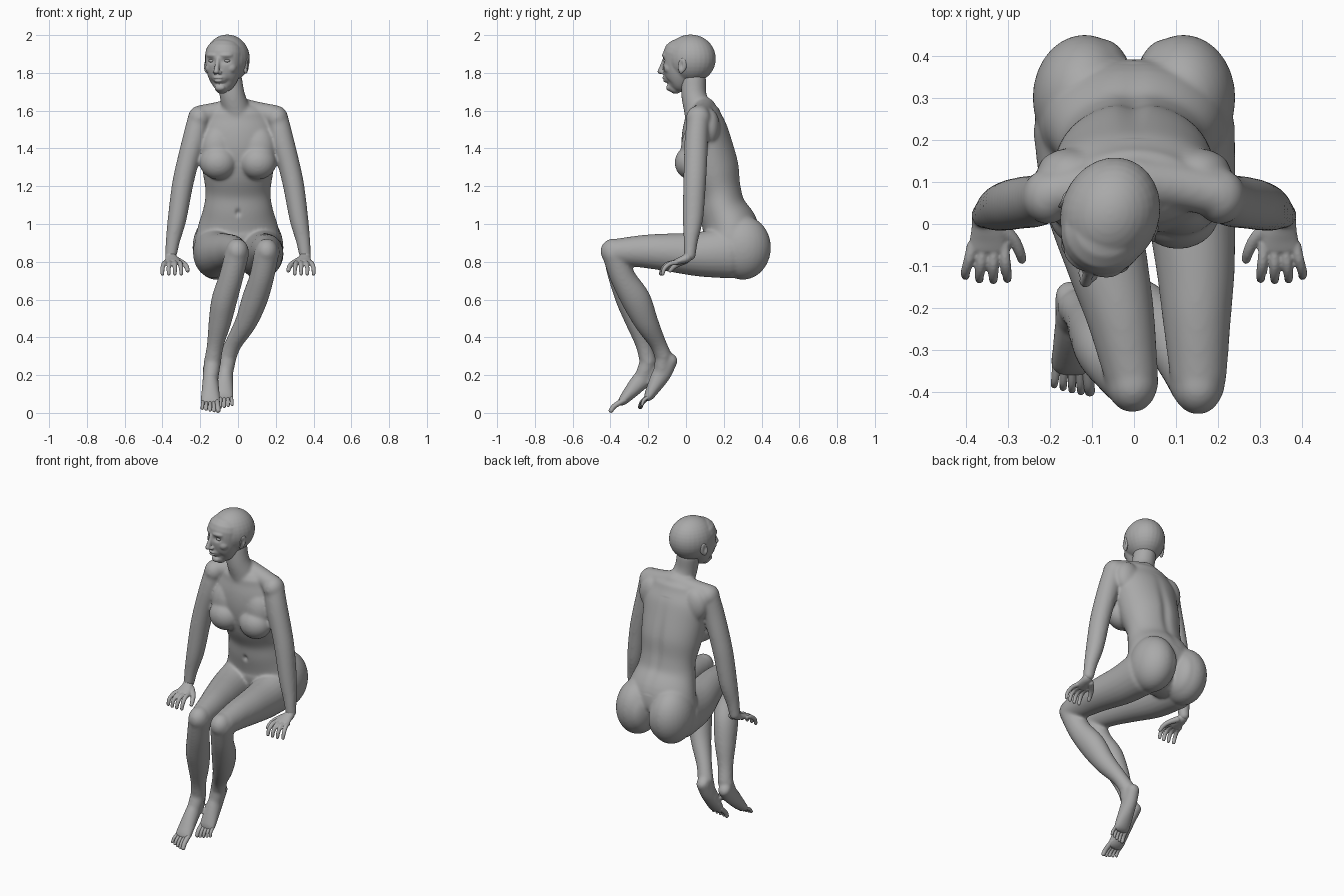
import bpy, bmesh, math
from mathutils import Vector, Matrix

skin = bpy.data.materials.new("grey clay")
skin.diffuse_color = (0.4, 0.4, 0.4, 1)


def spline(pts, steps=5):
    """Catmull-Rom resampling of (x, y, z, side radius, depth radius) points."""
    p = [Vector(q if len(q) == 5 else (*q, q[3])) for q in pts]
    p = [2 * p[0] - p[1]] + p + [2 * p[-1] - p[-2]]
    out = []
    for a, b, c, d in zip(p, p[1:], p[2:], p[3:]):
        for i in range(steps):
            t = i / steps
            out.append(0.5 * (2 * b + (c - a) * t + (2 * a - 5 * b + 4 * c - d) * t * t
                              + (3 * b - a - 3 * c + d) * t ** 3))
    return out + [p[-2]]


def tube(bm, pts, sides=24, side=(1, 0, 0)):
    """Closed round-ended tube with elliptical sections along a path."""
    s = spline(pts)
    rings = []
    for i, q in enumerate(s):
        c = Vector(q[:3])
        t = (Vector(s[min(i + 1, len(s) - 1)][:3]) - Vector(s[max(i - 1, 0)][:3])).normalized()
        u = (Vector(side) - t * t.dot(Vector(side))).normalized()
        v = t.cross(u)
        r = min(q[3], q[4]) * 0.8
        caps = [(0, 1)]
        dome = [(math.sin(k), math.cos(k)) for k in (0.4, 0.8, 1.15, 1.45)]
        if i == 0:
            caps = [(-a, b) for a, b in reversed(dome)] + caps
        if i == len(s) - 1:
            caps = caps + dome
        for off, k in caps:
            rings.append([bm.verts.new(c + t * off * r
                          + u * q[3] * k * math.cos(a * math.tau / sides)
                          + v * q[4] * k * math.sin(a * math.tau / sides)) for a in range(sides)])
    for A, B in zip(rings, rings[1:]):
        for j in range(sides):
            bm.faces.new((A[j], A[(j + 1) % sides], B[(j + 1) % sides], B[j]))
    bm.faces.new(rings[0][::-1])
    bm.faces.new(rings[-1])


def ball(bm, c, r, rot=(0, 0, 0)):
    m = Matrix.Translation(c)
    for ang, ax in zip(rot, "XYZ"):
        m = m @ Matrix.Rotation(math.radians(ang), 4, ax)
    bmesh.ops.create_uvsphere(bm, u_segments=28, v_segments=18, radius=1,
                              matrix=m @ Matrix.Diagonal((*r, 1)))


def finish(name, bm, voxel=0, smooth=0, sculpt=None, matrix=None):
    """Fuse the overlapping shells into one smooth surface."""
    bmesh.ops.recalc_face_normals(bm, faces=bm.faces)
    me = bpy.data.meshes.new(name)
    bm.to_mesh(me)
    bm.free()
    ob = bpy.data.objects.new(name, me)
    bpy.context.collection.objects.link(ob)
    bpy.context.view_layer.objects.active = ob
    ob.select_set(True)
    if voxel:
        m = ob.modifiers.new("fuse", 'REMESH')
        m.mode, m.voxel_size = 'VOXEL', voxel
        m = ob.modifiers.new("soften", 'SMOOTH')
        m.factor, m.iterations = 0.5, smooth
        for m in list(ob.modifiers):
            bpy.ops.object.modifier_apply(modifier=m.name)
    if sculpt:
        for v in ob.data.vertices:
            sculpt(v.co)
    if matrix:
        ob.data.transform(matrix)
    ob.data.materials.clear()
    ob.data.materials.append(skin)
    ob.data.shade_smooth()
    ob.select_set(False)


def bump(d, r):
    return math.exp(-(d / r) ** 2)


# Body: trunk, neck, shoulders and arms
bm = bmesh.new()
tube(bm, [(0, .25, .82, .16, .10), (0, .24, .90, .222, .145), (0, .235, .98, .214, .15),
          (0, .195, 1.08, .184, .128), (0, .175, 1.17, .172, .122), (0, .145, 1.28, .187, .142),
          (0, .115, 1.40, .198, .139), (0, .10, 1.50, .20, .122), (0, .09, 1.57, .17, .097)], 40)
tube(bm, [(-.045, .04, 1.77, .066), (-.03, .042, 1.68, .067), (-.01, .065, 1.60, .076),
          (0, .09, 1.52, .09)])
for s in (-1, 1):
    tube(bm, [(0, .10, 1.612, .06), (s * .1, .09, 1.592, .056), (s * .2, .07, 1.575, .054)],
         side=(0, 1, 0))
    ball(bm, (s * .205, .065, 1.56), (.06, .066, .066))
    ball(bm, (s * .15, .125, 1.51), (.08, .055, .10))
    ball(bm, (s * .105, .025, 1.325), (.098, .085, .09))
    ball(bm, (s * .11, .045, 1.40), (.09, .072, .12))
    ball(bm, (s * .117, .30, .875), (.124, .15, .17))
    ball(bm, (s * .075, .305, .87), (.078, .135, .145))
    tube(bm, [(s * .208, .065, 1.56, .058), (s * .232, .055, 1.45, .062),
              (s * .268, .05, 1.32, .058, .062), (s * .295, .045, 1.2, .056, .06),
              (s * .322, .037, 1.03, .050, .054), (s * .345, .025, .91, .038),
              (s * .356, .02, .83, .031)])

# Legs, with the knees close together and one foot ahead
thighs = [[(-.125, .23, .85, .115, .14), (-.105, .07, .84, .112, .118), (-.062, -.1, .85, .096, .1),
           (-.032, -.22, .855, .081, .088), (-.006, -.36, .853, .064, .070)],
          [(.125, .23, .85, .115, .14), (.133, .07, .84, .108, .118), (.146, -.1, .85, .094, .1),
           (.149, -.22, .855, .082, .088), (.153, -.365, .853, .067, .070)]]
shins = [[(-.004, -.375, .85, .064, .068), (-.036, -.345, .72, .064, .066),
          (-.072, -.295, .6, .068, .076), (-.096, -.255, .48, .060, .064),
          (-.12, -.222, .36, .045), (-.135, -.20, .27, .045)],
         [(.152, -.38, .85, .066, .068), (.126, -.335, .72, .065, .067),
          (.088, -.265, .6, .068, .078), (.042, -.21, .48, .058, .064),
          (-.022, -.15, .37, .045), (-.052, -.12, .30, .045)]]
# Feet: heel, instep, ball, toe line, toe tips
feet = [((-.150, -.17, .235), (-.146, -.235, .175), (-.146, -.325, .075), (-.146, -.346, .052),
         (-.145, -.398, .011)),
        ((-.060, -.082, .285), (-.068, -.130, .205), (-.074, -.192, .097), (-.075, -.206, .075),
         (-.075, -.243, .030))]
for th, sh, (heel, mid, front, base, tip) in zip(thighs, shins, feet):
    tube(bm, th)
    tube(bm, sh)
    ball(bm, Vector(sh[0][:3]) + Vector((0, -.005, .005)), (.06, .068, .068))
    tube(bm, [(*heel, .038, .042), (*mid, .042, .05), (*front, .052, .029), (*base, .050, .018)])
    ankle = Vector(sh[-1][:3])
    tube(bm, [(*ankle, .044), (*(ankle * .45 + Vector(mid) * .55), .043), (*mid, .040)])
    for k in (-1, 1):
        ball(bm, ankle + Vector((k * .032, .005, .0)), (.016, .018, .02))


def body_details(co):
    # spine groove and navel
    if co.y > .12 and 1.0 < co.z < 1.55:
        co.y -= .012 * bump(co.x, .03) * bump(co.z - 1.27, .2)
    if co.y < .12:
        co.y += .013 * bump(co.x, .013) * bump(co.z - 1.06, .017)


finish("body", bm, .007, 18, body_details)

# Toes
for label, s, foot in (("right", -1, feet[0]), ("left", 1, feet[1])):
    bm = bmesh.new()
    for i in range(5):
        a, b = Vector(foot[3]), Vector(foot[4])
        off = s * (-.039 + .0205 * i)
        r = (.0135, .0098, .0095, .0092, .009)[i]
        b = b.lerp(a, (0, 0, .08, .18, .3)[i])
        a.x += off * .92
        b.x += off * 1.03
        tube(bm, [(*a.lerp(b, -.45), r * 1.1), (*(a.lerp(b, .5) + Vector((0, -.005, .006))), r),
                  (*b, r * .9)], 12)
    finish("toes_" + label, bm)

# Head, modelled facing forward and then turned
bm = bmesh.new()
ball(bm, (0, .01, 1.875), (.117, .136, .128))
tube(bm, [(0, -.080, 1.722, .038, .038), (0, -.060, 1.75, .068, .068), (0, -.048, 1.80, .089, .090),
          (0, -.042, 1.86, .099, .099), (0, -.035, 1.90, .102, .102)], 32)
tube(bm, [(0, -.136, 1.876, .011), (0, -.150, 1.835, .013), (0, -.163, 1.805, .015, .014)], 16)
for s in (-1, 1):
    ball(bm, (s * .014, -.144, 1.802), (.011, .013, .010))
    ball(bm, (s * .040, -.121, 1.893), (.035, .016, .013), (0, 0, s * 22))
    ball(bm, (s * .055, -.088, 1.825), (.032, .032, .03))
ball(bm, (0, -.094, 1.778), (.045, .046, .04))
ball(bm, (0, -.133, 1.774), (.027, .015, .009))
ball(bm, (0, -.130, 1.758), (.023, .014, .009))
ball(bm, (0, -.104, 1.722), (.03, .022, .02))


def face_details(co):
    # eye sockets and the line between the lips
    if co.y < -.05:
        for s in (-1, 1):
            co.y += .012 * bump(co.x - s * .042, .022) * bump(co.z - 1.864, .014)
        co.y += .005 * bump(co.x, .024) * bump(co.z - 1.766, .004)


turn = Matrix.Translation((-.06, .015, 0)) @ Matrix.Rotation(math.radians(-20), 4, 'Z')
finish("head", bm, .0045, 12, face_details, turn)
for s, label in ((-1, "right"), (1, "left")):
    bm = bmesh.new()
    ball(bm, (s * .042, -.108, 1.864), (.019, .019, .011), (0, 0, s * 15))
    finish("eye_" + label, bm, matrix=turn)
    bm = bmesh.new()
    ball(bm, (s * .113, .005, 1.84), (.011, .024, .040), (-12, 0, s * 18))
    ball(bm, (s * .109, -.004, 1.812), (.010, .013, .016))

    def ear_hollow(co, s=s):
        if s * co.x > .113:
            co.x -= s * .010 * bump(co.y, .011) * bump(co.z - 1.842, .022)
    finish("ear_" + label, bm, .003, 3, ear_hollow, turn)

# Hands: palm, four bent fingers and a thumb
for s, label in ((-1, "right"), (1, "left")):
    bm = bmesh.new()
    tube(bm, [(s * .356, .022, .86, .027), (s * .355, .01, .825, .030, .025),
              (s * .348, -.025, .808, .041, .020), (s * .348, -.058, .797, .045, .015)])
    for i in range(4):
        x, tip = .384 - .025 * i, .400 - .033 * i
        reach = (.010, .002, 0, .003)[i]
        tube(bm, [(s * x, -.05, .796, .013), (s * (x + tip) / 2, -.095 + reach, .790, .0125),
                  (s * tip, -.124 + reach, .765, .0115), (s * tip, -.134 + reach, .735, .010)], 12)
    tube(bm, [(s * .325, 0, .808, .019), (s * .288, -.035, .79, .015),
              (s * .272, -.065, .772, .013), (s * .266, -.085, .752, .011)], 12)
    finish("hand_" + label, bm, .0045, 2)
